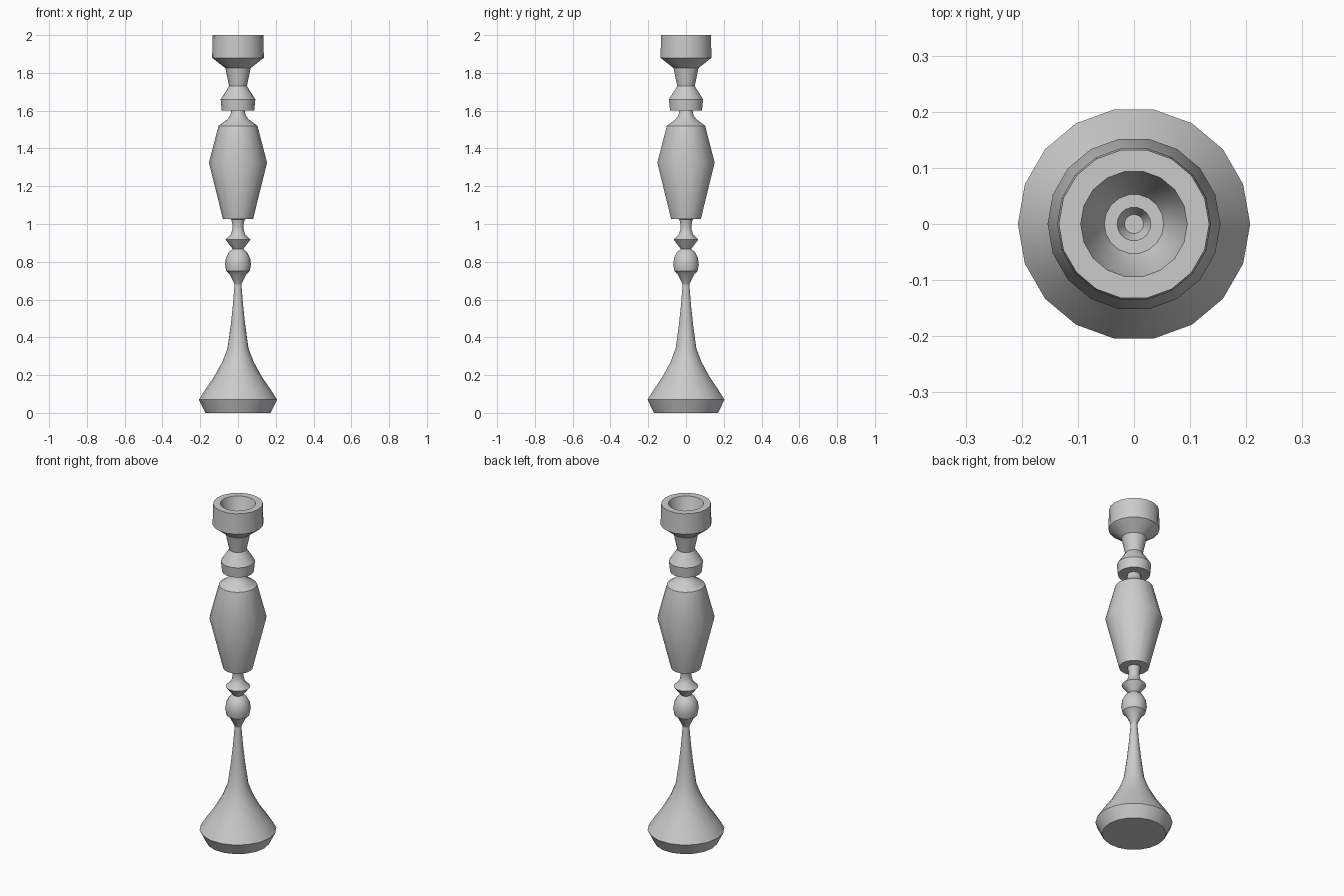
import bpy, bmesh, math

if "Cube" in bpy.data.objects:
    bpy.data.objects.remove(bpy.data.objects["Cube"])

SIDES = 18

# Turned profile (radius, height) from the foot up and down into the cup
PROFILE = [
    (0.172, 0.0), (0.207, 0.07),                                   # foot
    (0.172, 0.125), (0.127, 0.19), (0.083, 0.27), (0.056, 0.34),   # flared base
    (0.039, 0.46), (0.027, 0.57), (0.018, 0.68),                   # slender stem
    (0.045, 0.735), (0.062, 0.75), (0.069, 0.785), (0.064, 0.82),  # ball
    (0.049, 0.85), (0.028, 0.868),
    (0.066, 0.917), (0.038, 0.945), (0.029, 0.975), (0.03, 1.0),   # collar
    (0.036, 1.025), (0.08, 1.027),
    (0.154, 1.325), (0.103, 1.52), (0.055, 1.555), (0.041, 1.575), # main body
    (0.035, 1.6), (0.086, 1.6), (0.092, 1.66), (0.047, 1.73),      # upper ring
    (0.067, 1.825), (0.137, 1.88), (0.134, 2.0),                   # cup outside
    (0.095, 2.0), (0.07, 1.9), (0.053, 1.87), (0.03, 1.87),        # cup inside
    (0.017, 1.84),
]


def lathe(name, profile, sides):
    bm = bmesh.new()
    rings = []
    for r, z in profile:
        rings.append([bm.verts.new((r * math.cos(2 * math.pi * i / sides),
                                    r * math.sin(2 * math.pi * i / sides), z))
                      for i in range(sides)])
    for a, b in zip(rings, rings[1:]):
        for i in range(sides):
            j = (i + 1) % sides
            bm.faces.new((a[i], a[j], b[j], b[i]))
    bm.faces.new(rings[0][::-1])
    bm.faces.new(rings[-1])
    bmesh.ops.recalc_face_normals(bm, faces=bm.faces)
    mesh = bpy.data.meshes.new(name)
    bm.to_mesh(mesh)
    bm.free()
    obj = bpy.data.objects.new(name, mesh)
    bpy.context.collection.objects.link(obj)
    return obj


candlestick = lathe("candlestick", PROFILE, SIDES)
bpy.context.view_layer.objects.active = candlestick
candlestick.select_set(True)
bpy.ops.object.shade_smooth_by_angle(angle=math.radians(30))
